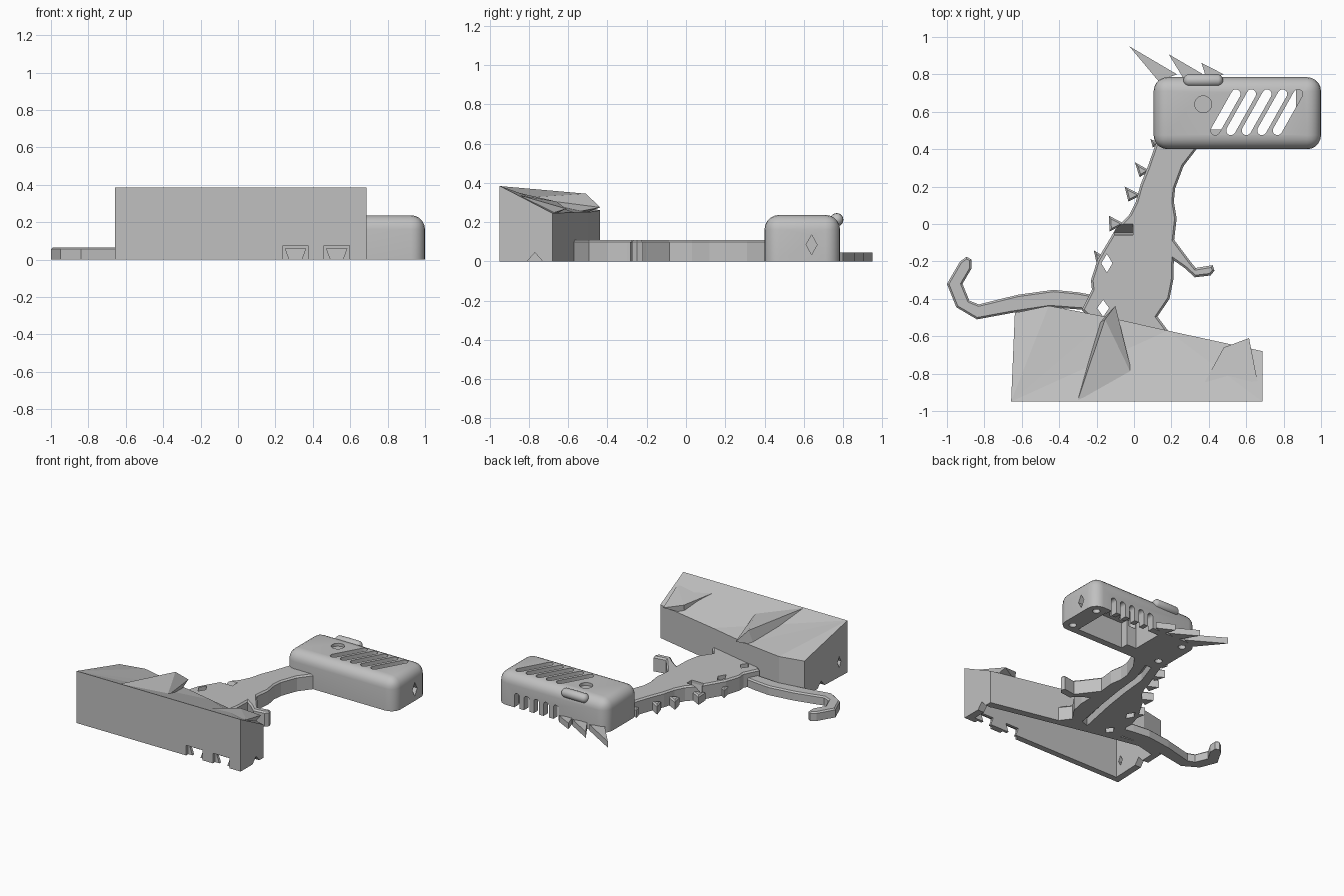
import bpy, bmesh, math
from mathutils import Vector, Matrix

if "Cube" in bpy.data.objects:
    bpy.data.objects.remove(bpy.data.objects["Cube"])

grey = bpy.data.materials.new("plain_grey")
grey.diffuse_color = (0.53, 0.53, 0.53, 1)
grey.use_nodes = True
grey.node_tree.nodes["Principled BSDF"].inputs["Base Color"].default_value = grey.diffuse_color


def finish(name, bm):
    bmesh.ops.recalc_face_normals(bm, faces=bm.faces[:])
    me = bpy.data.meshes.new(name)
    bm.to_mesh(me)
    bm.free()
    ob = bpy.data.objects.new(name, me)
    bpy.context.collection.objects.link(ob)
    me.materials.append(grey)
    return ob


def prism(name, pts, z0, z1, bevel=0.0, axis="z"):
    """Extrude an outline; z1 may be one height or one per point."""
    bm = bmesh.new()
    tops = z1 if isinstance(z1, list) else [z1] * len(pts)
    place = {"z": lambda a, b, c: (a, b, c),      # outline in xy
             "y": lambda a, b, c: (a, c, b),      # outline in xz
             "x": lambda a, b, c: (c, a, b)}[axis]  # outline in yz
    lo = [bm.verts.new(place(a, b, z0)) for a, b in pts]
    hi = [bm.verts.new(place(a, b, t)) for (a, b), t in zip(pts, tops)]
    bm.faces.new(lo)
    cap = bm.faces.new(hi)
    for i in range(len(pts)):
        j = (i + 1) % len(pts)
        bm.faces.new((lo[i], lo[j], hi[j], hi[i]))
    bmesh.ops.recalc_face_normals(bm, faces=bm.faces[:])
    if bevel:
        bmesh.ops.bevel(bm, geom=list(cap.edges), offset=bevel, segments=1, affect="EDGES")
    return finish(name, bm)


def hull(name, pts):
    bm = bmesh.new()
    for p in pts:
        bm.verts.new(p)
    bmesh.ops.convex_hull(bm, input=bm.verts[:])
    return finish(name, bm)


def rounded_box(name, a, b, r, seg=5):
    """Box with rounded sides and top, flat sharp bottom."""
    a, b = Vector(a), Vector(b)
    bm = bmesh.new()
    bmesh.ops.create_cube(bm, size=1)
    for v in bm.verts:
        v.co = Vector([(a[i] + b[i]) / 2 + v.co[i] * (b[i] - a[i]) for i in range(3)])
    edges = [e for e in bm.edges if max(v.co.z for v in e.verts) > a.z + 1e-4]
    bmesh.ops.bevel(bm, geom=edges, offset=r, segments=seg, profile=0.5, affect="EDGES")
    return finish(name, bm)


def disc(name, x, y, z0, z1, r, n=24):
    pts = [(x + r * math.cos(2 * math.pi * i / n), y + r * math.sin(2 * math.pi * i / n)) for i in range(n)]
    return prism(name, pts, z0, z1)


def diamond(u, v, w, h):
    return [(u - w, v), (u, v - h), (u + w, v), (u, v + h)]


def rect(u0, v0, u1, v1):
    return [(u0, v0), (u1, v0), (u1, v1), (u0, v1)]


def stadium(p, q, r, n=8):
    """Outline of a rounded slot from p to q."""
    ang = math.atan2(q[1] - p[1], q[0] - p[0])
    out = []
    for c, start in ((q, ang - math.pi / 2), (p, ang + math.pi / 2)):
        for i in range(n + 1):
            t = start + math.pi * i / n
            out.append((c[0] + r * math.cos(t), c[1] + r * math.sin(t)))
    return out


def cut(ob, *cutters):
    for c in cutters:
        c.hide_render = True
        m = ob.modifiers.new("cut", "BOOLEAN")
        m.operation, m.solver, m.object = "DIFFERENCE", "EXACT", c
        bpy.context.view_layer.objects.active = ob
        bpy.ops.object.modifier_apply(modifier=m.name)
        bpy.data.objects.remove(c)


def smooth(ob):
    bpy.ops.object.select_all(action="DESELECT")
    ob.select_set(True)
    bpy.context.view_layer.objects.active = ob
    bpy.ops.object.shade_smooth_by_angle(angle=math.radians(35))


# Rock base: hollow block with a top sloping down to the back
foot = [(-0.657, -0.95), (0.687, -0.95), (0.687, -0.68), (0.18, -0.57),
        (-0.13, -0.5), (-0.455, -0.437), (-0.637, -0.475)]
base = prism("rock_base", foot, 0, [0.385, 0.385, 0.245, 0.25, 0.25, 0.26, 0.26])
bm = bmesh.new()
bm.from_mesh(base.data)
bmesh.ops.triangulate(bm, faces=[f for f in bm.faces if len(f.verts) > 4])
bm.to_mesh(base.data)
bm.free()
inner = [(-0.605, -0.905), (0.635, -0.905), (0.635, -0.725), (0.17, -0.62),
         (-0.14, -0.55), (-0.45, -0.487), (-0.59, -0.52)]
cut(base, prism("hollow", inner, -0.1, [0.32, 0.32, 0.2, 0.2, 0.2, 0.21, 0.21]))
for x in (0.3075, 0.5275):  # dovetail notches at the front foot
    cut(base, prism("notch", rect(x - 0.068, -0.02, x + 0.068, 0.075), -1, -0.925, axis="y"),
        prism("key", [(x - 0.055, 0.06), (x + 0.055, 0.06), (x + 0.025, -0.02), (x - 0.025, -0.02)],
              -1, -0.88, axis="y"))
cut(base, prism("right_hole", diamond(-0.77, 0, 0.04, 0.045), 0.6, 0.75, axis="x"),
    prism("left_hole", diamond(-0.66, 0, 0.04, 0.045), -0.75, -0.55, axis="x"),
    prism("upper_hole", diamond(-0.86, 0.11, 0.02, 0.04), -0.75, -0.55, axis="x"))

# Broken rock slabs standing proud of the sloping top
hull("rock_slab_large", [(-0.3, -0.94, 0.383), (-0.155, -0.51, 0.345), (-0.1, -0.437, 0.275),
                         (-0.005, -0.82, 0.325), (-0.185, -0.53, 0.24), (-0.06, -0.62, 0.24)])
hull("rock_slab_small", [(0.36, -0.88, 0.356), (0.48, -0.66, 0.305), (0.615, -0.61, 0.268),
                         (0.66, -0.84, 0.335), (0.48, -0.67, 0.24), (0.62, -0.7, 0.24)])

# Neck, torso and arm as one flat plate, running on beneath the skull
torso = [(0.35, 0.42), (0.265, 0.31), (0.22, 0.19), (0.213, 0.12), (0.228, 0.03), (0.215, -0.085),
         (0.305, -0.205), (0.33, -0.235), (0.42, -0.22), (0.43, -0.25), (0.41, -0.275),
         (0.325, -0.285), (0.27, -0.235), (0.213, -0.195), (0.21, -0.3), (0.19, -0.4), (0.125, -0.495),
         (0.185, -0.575), (0.1, -0.585), (-0.24, -0.5), (-0.28, -0.46), (-0.255, -0.41),
         (-0.225, -0.35), (-0.23, -0.3), (-0.195, -0.19), (-0.1, -0.03), (-0.025, 0.05),
         (0.01, 0.12), (0.035, 0.21), (0.075, 0.31), (0.12, 0.44)]
body = prism("torso_and_arm", torso, 0, 0.11, 0.011)
cut(body, prism("gap", diamond(-0.145, -0.21, 0.03, 0.05), -0.1, 0.2),
    prism("gap", diamond(-0.165, -0.45, 0.032, 0.045), -0.1, 0.2),
    prism("slot", [(0.0, 0.13), (0.0, 0.11), (-0.045, 0.02), (-0.06, 0.09), (-0.06, 0.13)],
          -0.105, -0.005, axis="x"),
    prism("channel", [(-0.01, -0.5), (0.05, -0.48), (0.1, -0.2), (0.13, 0.0), (0.15, 0.2),
                      (0.21, 0.37), (0.16, 0.37), (0.1, 0.2), (0.08, 0.0), (0.05, -0.2)], -0.1, 0.06))

# Hooked tail
prism("tail", [(-0.23, -0.378), (-0.3, -0.365), (-0.43, -0.352), (-0.62, -0.378), (-0.83, -0.43),
               (-0.88, -0.41), (-0.917, -0.32), (-0.87, -0.24), (-0.87, -0.19), (-0.895, -0.175),
               (-0.93, -0.2), (-1.0, -0.32), (-0.95, -0.445), (-0.84, -0.51), (-0.65, -0.475),
               (-0.45, -0.445), (-0.25, -0.46)], 0, 0.066, 0.01)

# Small spikes down the spine: outer pair, then the point at the body
spikes = [((0.088, 0.455), (0.1, 0.41), (0.14, 0.43)),
          ((0.005, 0.33), (0.03, 0.25), (0.085, 0.285)),
          ((-0.05, 0.2), (-0.03, 0.12), (0.04, 0.155)),
          ((-0.135, 0.045), (-0.13, -0.04), (-0.05, 0.0)),
          ((-0.215, -0.14), (-0.2, -0.21), (-0.16, -0.175))]
for i, tri in enumerate(spikes):
    prism(f"spine_spike_{i + 1}", list(tri), 0, 0.065, 0.01)

# Flat horns behind the skull
horns = [((-0.025, 0.95), (0.13, 0.765), (0.23, 0.8)),
         ((0.185, 0.908), (0.27, 0.77), (0.37, 0.8)),
         ((0.36, 0.862), (0.39, 0.77), (0.48, 0.8))]
for i, tri in enumerate(horns):
    prism(f"horn_{i + 1}", list(tri), 0, 0.045)

# Thick-walled rounded skull with grille, teeth gaps, eye socket and screw holes
skull = rounded_box("skull", (0.105, 0.4, 0), (1.0, 0.785, 0.237), 0.075)
cut(skull, prism("hollow", [(0.405, 0.505), (0.485, 0.505), (0.485, 0.45), (0.865, 0.45),
                            (0.865, 0.735), (0.405, 0.735)], -0.1, 0.19))
for i in range(5):
    x = 0.435 + 0.083 * i
    cut(skull, prism("grille", stadium((x, 0.5), (x + 0.11, 0.695), 0.025), 0.15, 0.3),
        prism("tooth_gap", stadium((0.515 + 0.08 * i, -0.1), (0.515 + 0.08 * i, 0.085), 0.022),
              0.7, 0.9, axis="y"))
cut(skull, disc("eye", 0.37, 0.64, 0.215, 0.3, 0.045),
    prism("cheek_gap", diamond(0.64, 0.085, 0.028, 0.05), 0.93, 1.1, axis="x"))
for x in (0.18, 0.93):
    for y in (0.47, 0.715):
        cut(skull, disc("screw_hole", x, y, -0.1, 0.06, 0.026, 16))
smooth(skull)

# Brow ridge: capsule along the skull edge
bm = bmesh.new()
bmesh.ops.create_uvsphere(bm, u_segments=20, v_segments=12, radius=0.034,
                          matrix=Matrix.Rotation(math.pi / 2, 4, "Y"))
for v in bm.verts:
    side = 0 if abs(v.co.x) < 1e-4 else math.copysign(0.072, v.co.x)
    v.co += Vector((0.37 + side, 0.768, 0.212))
smooth(finish("brow_ridge", bm))
